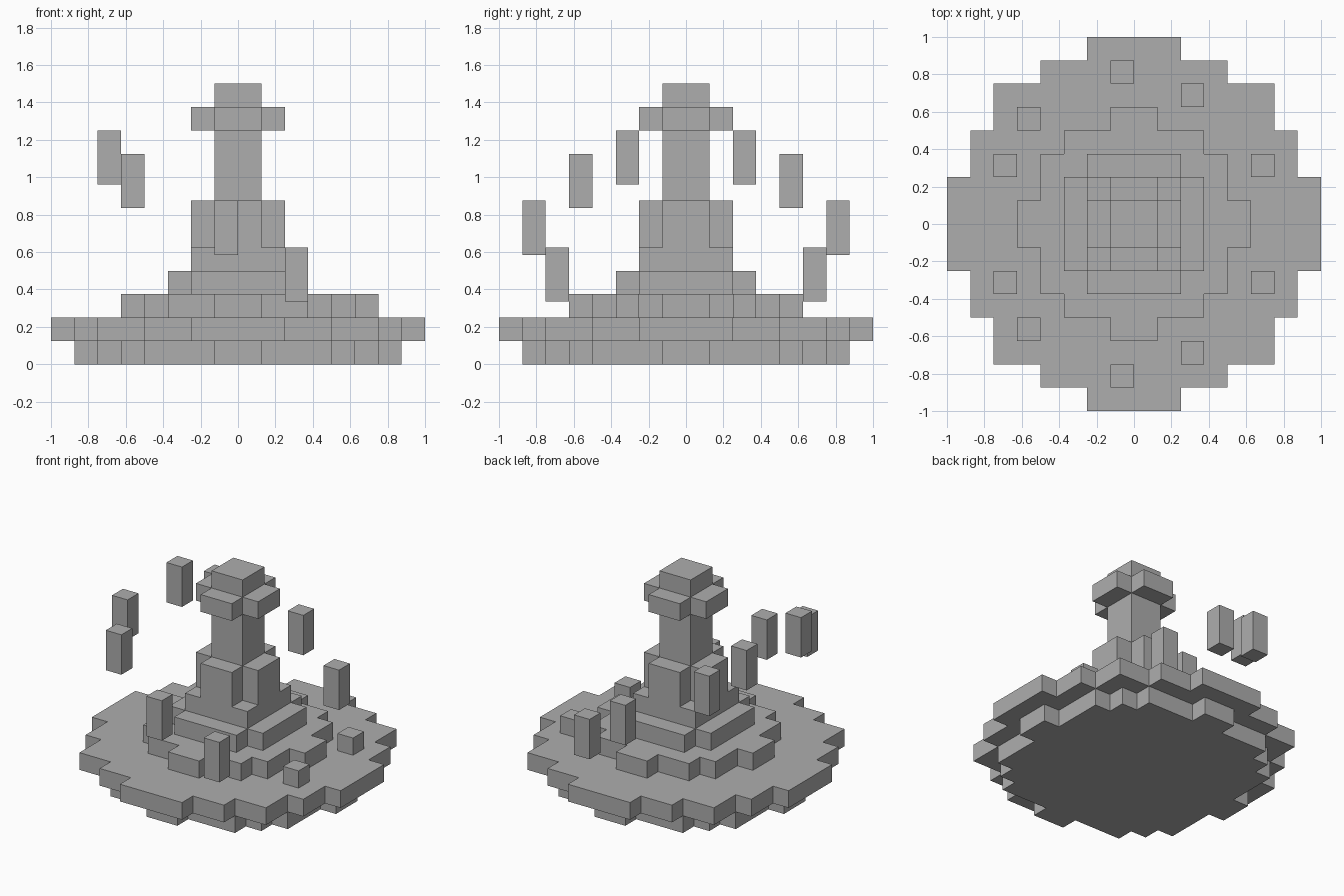
import bpy
import bmesh

cube = bpy.data.objects.get("Cube")
if cube:
    bpy.data.objects.remove(cube, do_unlink=True)

U = 0.125  # size of one block

stone = bpy.data.materials.new("grey stone")
stone.use_nodes = True
grey = (0.42, 0.42, 0.42, 1)
stone.diffuse_color = grey
stone.node_tree.nodes["Principled BSDF"].inputs["Base Color"].default_value = grey


def prism(name, outline, z0, z1):
    """Extrude a flat outline (in blocks) from z0 to z1."""
    bm = bmesh.new()
    face = bm.faces.new([bm.verts.new((x * U, y * U, z0 * U)) for x, y in outline])
    top = bmesh.ops.extrude_face_region(bm, geom=[face])["geom"]
    verts = [v for v in top if isinstance(v, bmesh.types.BMVert)]
    bmesh.ops.translate(bm, verts=verts, vec=(0, 0, (z1 - z0) * U))
    bmesh.ops.recalc_face_normals(bm, faces=bm.faces)
    mesh = bpy.data.meshes.new(name)
    bm.to_mesh(mesh)
    bm.free()
    mesh.materials.append(stone)
    obj = bpy.data.objects.new(name, mesh)
    bpy.context.collection.objects.link(obj)
    return obj


def stepped_tier(name, corners, z0, z1):
    """Blocky disc: outer corners of one quarter, turned four times."""
    quarter = []
    for i, (x, y) in enumerate(corners):
        quarter.append((x, y))
        if i + 1 < len(corners):
            quarter.append((corners[i + 1][0], y))
    outline = []
    for _ in range(4):
        outline += quarter
        quarter = [(-y, x) for x, y in quarter]
    return prism(name, outline, z0, z1)


# Round base and stepped platform
stepped_tier("base_underside", [(7, 1), (6, 4), (5, 5), (4, 6), (1, 7)], 0, 1)
stepped_tier("base_disc", [(8, 2), (7, 4), (6, 6), (4, 7), (2, 8)], 1, 2)
stepped_tier("platform", [(5, 1), (4, 3), (3, 4), (1, 5)], 2, 3)
stepped_tier("upper_step", [(3, 2), (2, 3)], 3, 4)

# Central pillar with its cap
cross = [(2, 1), (1, 2)]
stepped_tier("plinth", [(2, 2)], 4, 5)
stepped_tier("pillar_foot", cross, 5, 7)
stepped_tier("pillar_shaft", [(1, 1)], 7, 10)
stepped_tier("cap_brim", cross, 10, 11)
stepped_tier("cap_top", [(1, 1)], 11, 12)

# Ring of floating shards, rising from the left side to the right
shard_height = 2.32
shards = [(-6, 2, 10), (-5, 4, 9), (-1, 6, 7), (2, 5, 5), (5, 2, 3)]
for i, (x, y, top) in enumerate(shards):
    for side, label in ((-1, "front"), (1, "back")):
        square = [(x, side * y), (x + 1, side * y),
                  (x + 1, side * (y + 1)), (x, side * (y + 1))]
        prism(f"{label}_shard_{i + 1}", square, top - shard_height, top)
